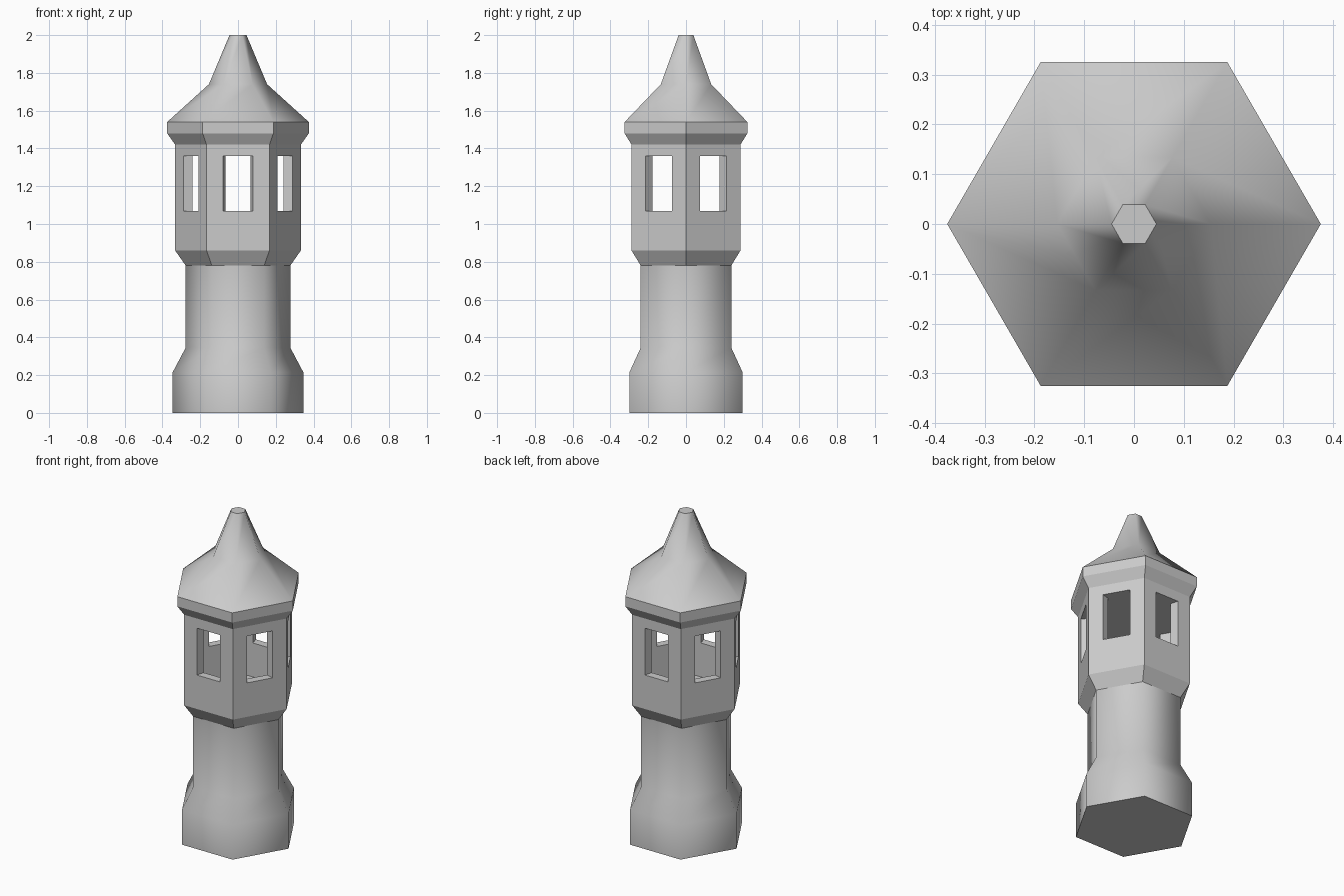
import bpy, bmesh, math

if "Cube" in bpy.data.objects:
    bpy.data.objects.remove(bpy.data.objects["Cube"])

SIDES = 6


def corner(i, r, z):
    a = math.tau * i / SIDES
    return (r * math.cos(a), r * math.sin(a), z)


def finish(name, bm, smooth_angle=None):
    bmesh.ops.remove_doubles(bm, verts=bm.verts, dist=1e-5)
    mesh = bpy.data.meshes.new(name)
    bm.to_mesh(mesh)
    bm.free()
    obj = bpy.data.objects.new(name, mesh)
    bpy.context.collection.objects.link(obj)
    if smooth_angle:
        bpy.ops.object.select_all(action='DESELECT')
        obj.select_set(True)
        bpy.context.view_layer.objects.active = obj
        bpy.ops.object.shade_smooth_by_angle(angle=math.radians(smooth_angle))
    return obj


def loft(name, profile, bottom=False, top=False, smooth_angle=None):
    """Six-sided shell through (corner radius, height) pairs."""
    bm = bmesh.new()
    rings = [[bm.verts.new(corner(i, r, z)) for i in range(SIDES)] for r, z in profile]
    for a, b in zip(rings, rings[1:]):
        for i in range(SIDES):
            j = (i + 1) % SIDES
            bm.faces.new((a[i], a[j], b[j], b[i]))
    if bottom:
        bm.faces.new(rings[0][::-1])
    if top:
        bm.faces.new(rings[-1])
    return finish(name, bm, smooth_angle)


# Foot and shaft
loft("base_shaft", [(0.346, 0), (0.346, 0.215), (0.277, 0.345), (0.277, 0.78)],
     bottom=True, smooth_angle=65)

# Flare that carries the lantern room, closed by its floor
loft("flare", [(0.277, 0.78), (0.333, 0.86)])
loft("lantern_floor", [(0.277, 0.86), (0.01, 0.86)], top=True)

# Lantern room walls with one window per side
R_OUT, R_IN = 0.333, 0.277
Z0, SILL, Z1 = 0.86, 1.07, 1.36
F0, F1 = 0.26, 0.74
bm = bmesh.new()
for i in range(SIDES):
    def p(f, r, z):
        a, b = corner(i, r, z), corner(i + 1, r, z)
        return tuple(u + (v - u) * f for u, v in zip(a, b))

    def quad(*pts):
        bm.faces.new([bm.verts.new(q) for q in pts])

    for r, flip in ((R_OUT, 1), (R_IN, -1)):
        for fa, fb, za, zb in ((0, 1, Z0, SILL), (0, F0, SILL, Z1), (F1, 1, SILL, Z1)):
            quad(*[p(fa, r, za), p(fb, r, za), p(fb, r, zb), p(fa, r, zb)][::flip])
    # sill and the two jambs
    quad(p(F0, R_OUT, SILL), p(F1, R_OUT, SILL), p(F1, R_IN, SILL), p(F0, R_IN, SILL))
    quad(p(F0, R_OUT, SILL), p(F0, R_IN, SILL), p(F0, R_IN, Z1), p(F0, R_OUT, Z1))
    quad(p(F1, R_IN, SILL), p(F1, R_OUT, SILL), p(F1, R_OUT, Z1), p(F1, R_IN, Z1))
finish("lantern_walls", bm)

# Cornice with the ceiling underneath
loft("cornice", [(0.333, 1.36), (0.333, 1.42), (0.375, 1.48), (0.375, 1.54)], bottom=True)

# Two-stage roof and blunt spire
loft("roof", [(0.375, 1.54), (0.154, 1.74), (0.045, 2.0)], top=True, smooth_angle=65)
